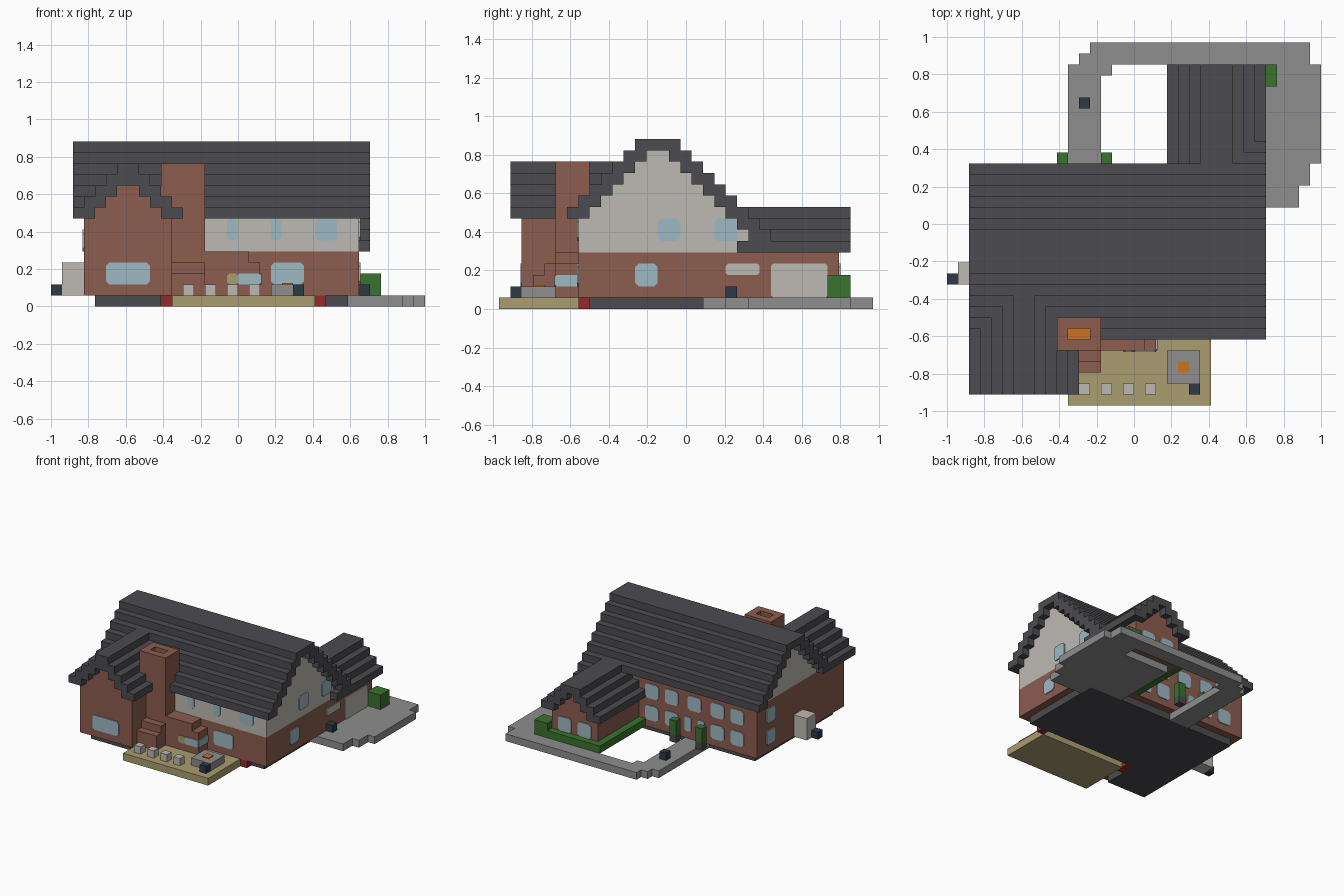
import bpy, bmesh

cube = bpy.data.objects.get("Cube")
if cube:
    bpy.data.objects.remove(cube)

U = 1 / 17          # edge length of one building block
PLATE = 0.12        # plate thickness in blocks


def material(name, *rgb):
    lin = [(c / 255 / 12.92 if c < 11 else ((c / 255 + 0.055) / 1.055) ** 2.4) for c in rgb]
    mat = bpy.data.materials.new(name)
    mat.use_nodes = True
    mat.diffuse_color = (*lin, 1)
    mat.node_tree.nodes["Principled BSDF"].inputs["Base Color"].default_value = (*lin, 1)
    return mat


slate = material("dark slate", 76, 76, 81)
brick = material("red brick", 140, 92, 80)
plaster = material("pale plaster", 190, 186, 180)
glass = material("blue glass", 157, 186, 196)
sand = material("sand", 170, 157, 112)
stone = material("grey stone", 142, 142, 142)
leaf = material("leaf green", 58, 114, 46)
ember = material("ember orange", 202, 116, 32)
navy = material("dark navy", 46, 56, 70)
crimson = material("deep red", 150, 42, 42)


def finish(name, bm, mat):
    bmesh.ops.recalc_face_normals(bm, faces=bm.faces)
    # block grid to world: the depth axis is half a block off
    for v in bm.verts:
        v.co = (v.co.x * U, (v.co.y - 0.5) * U, v.co.z * U)
    mesh = bpy.data.meshes.new(name)
    bm.to_mesh(mesh)
    bm.free()
    mesh.materials.append(mat)
    obj = bpy.data.objects.new(name, mesh)
    bpy.context.collection.objects.link(obj)


def boxes(name, mat, *spans):
    """One object from boxes given as x0, x1, y0, y1, z0, z1 in blocks."""
    bm = bmesh.new()
    for x0, x1, y0, y1, z0, z1 in spans:
        for v in bmesh.ops.create_cube(bm, size=1)["verts"]:
            v.co = (x1 if v.co.x > 0 else x0, y1 if v.co.y > 0 else y0, z1 if v.co.z > 0 else z0)
    finish(name, bm, mat)


def panel(name, mat, side, wall, a0, a1, z0, z1, cut=0.3):
    """Thin plate with clipped corners on a wall facing side."""
    bm = bmesh.new()
    outline = [(a0 + cut, z0), (a1 - cut, z0), (a1, z0 + cut), (a1, z1 - cut),
               (a1 - cut, z1), (a0 + cut, z1), (a0, z1 - cut), (a0, z0 + cut)]
    out = PLATE if side in ("left", "back") else -PLATE
    along_x = side in ("front", "back")
    face = bm.faces.new([bm.verts.new((a, wall, z) if along_x else (wall, a, z)) for a, z in outline])
    ext = bmesh.ops.extrude_face_region(bm, geom=[face])["geom"]
    for v in ext:
        if isinstance(v, bmesh.types.BMVert):
            if along_x:
                v.co.y += out
            else:
                v.co.x += out
    finish(name, bm, mat)


def stepped(low, high, base, count, make):
    """Pairs of two-block bands climbing towards a ridge."""
    spans = []
    for i in range(count):
        a, b, z = low + i, high - i, base + i
        spans += [make(a, min(a + 2, b), z), make(max(b - 2, a), b, z)]
    return spans


# Ground: foundations, patio and path
boxes("foundation", slate, (-13, 10, -8, 4, 0, 1), (-13, -7, -13, -8, 0, 1))
boxes("patio", sand, (-6, 7, -16, -9, 0, 1))
boxes("patio_edges", crimson, (-7, -6, -10, -8, 0, 1), (7, 8, -9, -8, 0, 1))
boxes("wing_foundation", stone, (5, 12, 4, 13, 0, 1))
boxes("path", stone,
      (-6, -3, 4, 15, 0, 1), (-5, -2, 14, 16, 0, 1), (-4, 16, 15, 17, 0, 1),
      (12, 17, 6, 15, 0, 1), (12, 16, 4, 6, 0, 1), (10, 15, 2, 4, 0, 1))

# Main house walls
boxes("lower_walls", brick, (-14, 11, -9, 5, 1, 5))
boxes("upper_walls", brick, (-14, 10, -8, 5, 5, 8), (-14, -3, -9, -8, 5, 8))
boxes("upper_plaster", plaster, (-3, 11, -9, -8, 5, 8), (10, 11, -8, 5, 5, 8),
      (10, 11, 5, 6, 5, 7), (10, 11, 6, 7, 5, 6))
boxes("main_gable", plaster, *[(-14, 11, -8 + i, 4 - i, 8 + i, 9 + i) for i in range(6)])

# Main roof
boxes("main_roof", slate,
      *stepped(-10, 6, 8, 6, lambda a, b, z: (-15, 12, a, b, z, z + 1)),
      (-15, 12, -4, 0, 14, 15))
boxes("roof_extension", slate, *[(10, 12, 7 - i, 9 - i, 5 + i, 6 + i) for i in range(3)])

# Front wing
boxes("front_wing_walls", brick, (-14, -6, -14, -9, 1, 8),
      *[(-13 + i, -7 - i, -14, -9 + i, 8 + i, 9 + i) for i in range(3)])
boxes("front_wing_roof", slate,
      *stepped(-15, -5, 8, 5, lambda a, b, z: (a, b, -15, z - 17, z, z + 1)))

# Back wing
boxes("back_wing_walls", brick, (4, 11, 5, 14, 1, 5),
      *[(5 + i, 10 - i, 5, 14, 5 + i, 6 + i) for i in range(3)])
boxes("back_wing_roof", slate,
      *stepped(3, 12, 5, 4, lambda a, b, z: (a, b, 5, 15, z, z + 1)))

# Chimney with a hollow top, stepped base and bay
boxes("chimney", brick, (-7, -3, -11, -8, 1, 11), (-7, -6, -11, -8, 11, 13),
      (-4, -3, -11, -8, 11, 13), (-6, -4, -11, -10, 11, 13), (-6, -4, -9, -8, 11, 13))
boxes("chimney_fire", ember, (-6, -4, -10, -9, 11, 11 + PLATE))
boxes("chimney_steps", brick, (-6, -3, -12, -11, 1, 4), (-6, -3, -13, -12, 1, 3))
boxes("bay", brick, (-3, 2, -11, -9, 1, 4), (-3, 1, -11, -9, 4, 5))

# Front windows
panel("front_wing_window", glass, "front", -14, -12, -8, 2, 4)
panel("front_window", glass, "front", -9, 3, 6, 2, 4)
for a, b in ((-1, 0), (3, 4), (7, 9)):
    panel("front_upper_window", glass, "front", -9, a, b, 6, 8)
panel("bay_window", glass, "front", -11, 0, 2, 2, 3, 0.1)
panel("bay_side_window", glass, "left", 2, -11, -9, 2, 3, 0.1)
panel("bay_door", sand, "front", -11, -1, 0, 2, 3, 0.2)

# Left side windows, garage door and side hatch
panel("side_window", glass, "left", 11, -4, -2, 2, 4)
for y in (-2, 3):
    panel("side_upper_window", glass, "left", 11, y, y + 2, 6, 8)
panel("garage_door", plaster, "left", 11, 8, 13, 1, 4, 0.2)
panel("side_hatch", plaster, "left", 11, 4, 7, 3, 4, 0.2)

# Back and right side windows
for x in (1, -2, -9, -12):
    for z in (2, 5):
        panel("back_window", glass, "back", 5, x, x + 2, z, z + 2)
panel("back_door_window", glass, "back", 5, -6, -5, 2, 4, 0.2)
panel("back_door_window", glass, "back", 5, -4, -3, 2, 4, 0.2)
panel("back_middle_window", glass, "back", 5, -5.5, -3.5, 5, 7)
for x in (5, 8):
    panel("back_wing_window", glass, "back", 14, x, x + 2, 2, 4)
for z in (2, 5):
    panel("right_window", glass, "right", -14, 1, 3, z, z + 2)

# Garden: hedges and planted posts
boxes("hedge", leaf, (3, 13, 14, 15, 1, 2), (3, 4, 5, 14, 1, 2), (11, 13, 13, 15, 1, 3))
for x in (-7, -3):
    boxes("planter", slate, (x, x + 1, 6, 7, 1, 2))
    boxes("planter_bush", leaf, (x, x + 1, 6, 7, 2, 4))

# Patio furniture
for x in range(-5, 3, 2):
    boxes("stool", plaster, (x, x + 1, -15, -14, 1, 2))
boxes("fire_pit", stone, (3, 6, -14, -11, 1, 2))
boxes("fire_pit_coals", ember, (4, 5, -13, -12, 2, 2 + PLATE))

# Utility box and small dark blocks
boxes("utility_box", plaster, (-16, -14, -5, -3, 1, 4))
for x, y in ((-17, -5), (3, -15), (-5, 11), (11, 4)):
    if x == 3:
        x -= -2
    boxes("dark_block", navy, (x, x + 1, y, y + 1, 1, 2))
